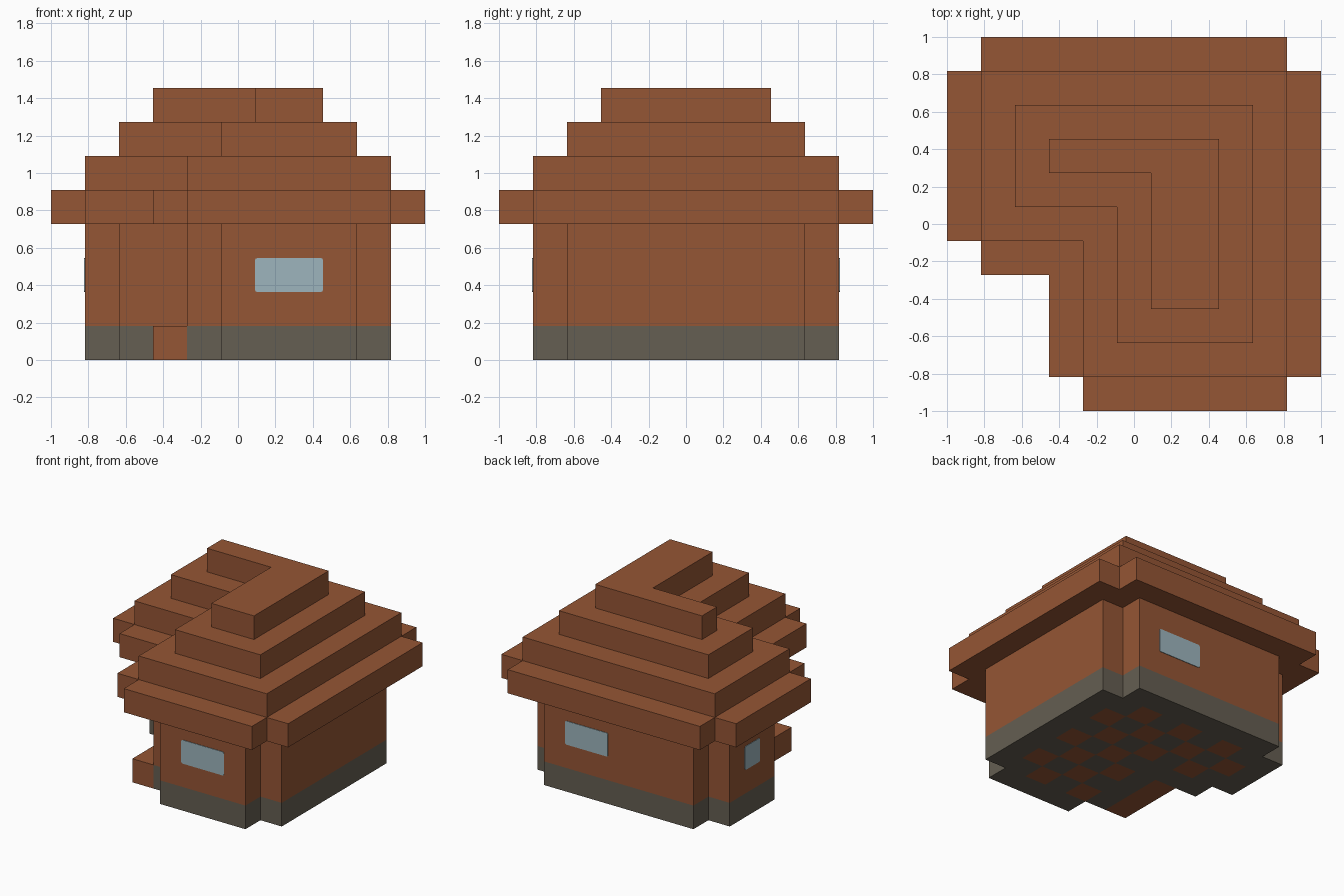
import bpy
import bmesh
from mathutils import Vector

cube = bpy.data.objects.get("Cube")
if cube:
    bpy.data.objects.remove(cube, do_unlink=True)

UNIT = 2 / 11  # one block of the building grid


def material(name, rgb):
    m = bpy.data.materials.new(name)
    m.use_nodes = True
    colour = (*rgb, 1)
    m.diffuse_color = colour
    m.node_tree.nodes["Principled BSDF"].inputs["Base Color"].default_value = colour
    return m


BROWN = material("red brown wood", (0.30, 0.092, 0.035))
STONE = material("grey stone", (0.13, 0.112, 0.084))
GLASS = material("pale blue glass", (0.337, 0.462, 0.509))


def pos(i, j, k):
    """Grid corner to model space."""
    return Vector((i * UNIT - 1, j * UNIT - 1, k * UNIT))


def block(x0, x1, y0, y1):
    """All cells in an inclusive rectangle."""
    return {(i, j) for i in range(x0, x1 + 1) for j in range(y0, y1 + 1)}


SIDES = [(1, 0), (0, 1), (-1, 0), (0, -1)]


def spread(cells, corners=False):
    """Grow a plan by one cell, with or without its corners."""
    if corners:
        steps = [(a, b) for a in (-1, 0, 1) for b in (-1, 0, 1)]
    else:
        steps = SIDES + [(0, 0)]
    return {(i + a, j + b) for i, j in cells for a, b in steps}


def finish(name, bm, mats):
    mesh = bpy.data.meshes.new(name)
    bm.to_mesh(mesh)
    bm.free()
    for m in mats:
        mesh.materials.append(m)
    obj = bpy.data.objects.new(name, mesh)
    bpy.context.collection.objects.link(obj)
    return obj


def slab(name, cells, low, high, mats, rule=lambda i, j: 0):
    """Extrude a plan of cells between two levels, keeping only outer faces."""
    bm = bmesh.new()
    for i, j in cells:
        ring = [(i + 1, j), (i + 1, j + 1), (i, j + 1), (i, j)]
        quads = [[(*p, high) for p in ring], [(*p, low) for p in reversed(ring)]]
        for n, (a, b) in enumerate(SIDES):
            if (i + a, j + b) not in cells:
                p, q = ring[n], ring[(n + 1) % 4]
                quads.append([(*p, low), (*q, low), (*q, high), (*p, high)])
        for quad in quads:
            face = bm.faces.new([bm.verts.new(pos(*c)) for c in quad])
            face.material_index = rule(i, j)
    bmesh.ops.remove_doubles(bm, verts=bm.verts, dist=0.001)
    bmesh.ops.dissolve_limit(bm, angle_limit=0.01, verts=bm.verts,
                             edges=bm.edges, delimit={'MATERIAL'})
    return finish(name, bm, mats)


def window(name, low, high, axis):
    """Thin glass plate with slightly rounded corners over a wall face."""
    a, b = pos(*low), pos(*high)
    size = b - a
    size[axis] = 0.008
    bm = bmesh.new()
    bmesh.ops.create_cube(bm, size=1)
    bmesh.ops.scale(bm, vec=size, verts=bm.verts)
    edges = [e for e in bm.edges
             if abs((e.verts[0].co - e.verts[1].co)[axis]) > 0.001]
    bmesh.ops.bevel(bm, geom=edges, offset=0.012, segments=2,
                    profile=0.5, affect='EDGES')
    bmesh.ops.translate(bm, vec=(a + b) / 2, verts=bm.verts)
    return finish(name, bm, [GLASS])


# L-shaped plans: room, ring of walls around it, and stepped roof
room = block(2, 8, 6, 8) | block(5, 8, 2, 8)
ring = spread(room) - room
roof = spread(room, corners=True)
ridge = block(3, 7, 7, 7) | block(6, 7, 3, 7)
doorway = {(4, 3)}

# Base, chequered floor and porch step
slab("stone_base", ring, 0, 1, [STONE])
slab("chequered_floor", room, 0, 1, [STONE, BROWN], lambda i, j: (i + j) % 2)
slab("porch_step", block(3, 3, 2, 4), 0, 1, [BROWN])

# Walls, open at the doorway beside the porch
slab("walls", ring - doorway, 1, 4, [BROWN])
slab("door_lintel", doorway, 3, 4, [BROWN])

# Roof, each layer narrower than the one below
for level, (name, plan) in enumerate([("roof_eaves", spread(roof)),
                                      ("roof_lower_step", roof),
                                      ("roof_upper_step", room),
                                      ("roof_ridge", ridge)], start=4):
    slab(name, plan, level, level + 1, [BROWN])

# Windows
window("front_window", (6, 1, 2), (8, 1, 3), 1)
window("back_window", (6, 10, 2), (8, 10, 3), 1)
window("right_window", (1, 7, 2), (1, 8, 3), 0)
